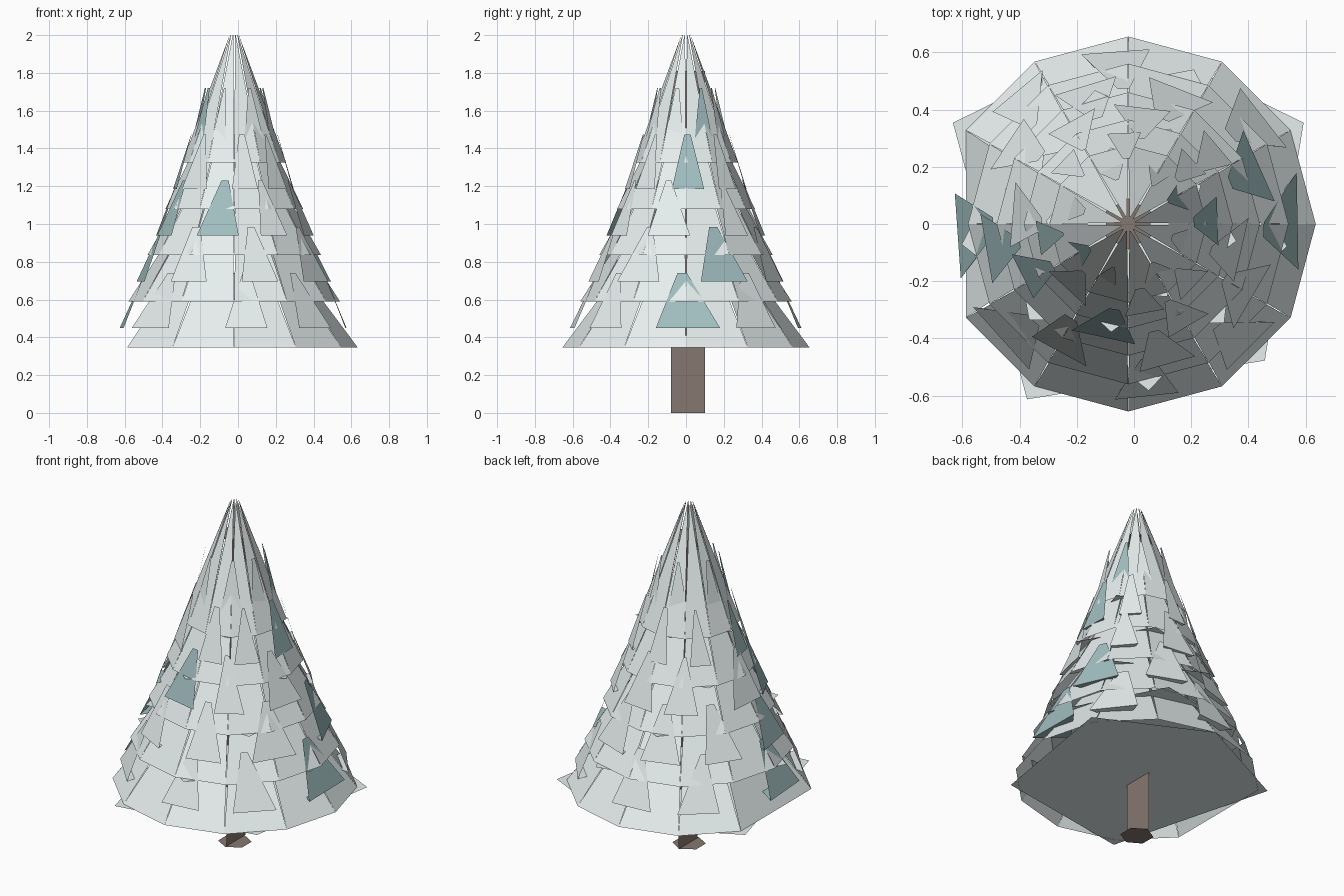
import bpy, math, random
from mathutils import Vector

if "Cube" in bpy.data.objects:
    bpy.data.objects.remove(bpy.data.objects["Cube"])

random.seed(4)
CX = -0.02


def material(name, rgb):
    m = bpy.data.materials.new(name)
    m.diffuse_color = (*rgb, 1)
    m.use_nodes = True
    m.node_tree.nodes["Principled BSDF"].inputs["Base Color"].default_value = m.diffuse_color
    return m


SNOW = material("frost", (0.80, 0.86, 0.86))
TEAL = material("teal_needles", (0.36, 0.52, 0.53))
BARK = material("bark", (0.24, 0.19, 0.16))


def pt(deg, r, z):
    a = math.radians(deg)
    return (CX + r * math.cos(a), r * math.sin(a), z)


def build(name, polys, mat):
    verts, faces = [], []
    for p in polys:
        faces.append(range(len(verts), len(verts) + len(p)))
        verts += p
    me = bpy.data.meshes.new(name)
    me.from_pydata(verts, [], [list(f) for f in faces])
    ob = bpy.data.objects.new(name, me)
    bpy.context.collection.objects.link(ob)
    me.materials.append(mat)


# Trunk: flat upright sheet with a hexagonal disc at each end
build("trunk", [[(CX, -0.08, 0), (CX, 0.10, 0), (CX, 0.10, 1.81), (CX, -0.08, 1.81)],
                [pt(30 - 60 * i, 0.09, 0) for i in range(6)],
                [pt(30 + 60 * i, 0.09, 1.81) for i in range(6)]], BARK)

# Branch tiers: rim radius, rim height, top radius, top height
TIERS = [(0.655, 0.345, 0.39, 0.70),
         (0.56, 0.59, 0.335, 0.94),
         (0.46, 0.835, 0.265, 1.18),
         (0.365, 1.08, 0.19, 1.44),
         (0.275, 1.325, 0.025, 2.0)]
CAP = [(150, 1.08), (90, 1.0), (30, 1.08), (-45, 1.03), (-120, 1.08)]


def surface(k, z):
    r0, z0, r1, z1 = TIERS[k]
    return r0 + (r1 - r0) * (z - z0) / (z1 - z0)


for k, (r0, z0, r1, z1) in enumerate(TIERS):
    angles = [30 * i for i in range(12) if k or i != 6]
    polys = []
    for a, b in zip(angles, angles[1:] + [360]):
        mid, half = (a + b) / 2, (b - a) / 2
        h = half * (0.25 if k == 4 else 0.93)
        polys.append([pt(a, r0, z0), pt(b, r0, z0), pt(mid + h, r1, z1), pt(mid - h, r1, z1)])
    # Uneven flat underside with corners poking past the rim
    turn = 0 if k == 0 else 37 * k
    polys.append([pt(a + turn, r0 * (s if k == 0 else s * 0.97), z0 + 0.001) for a, s in CAP])
    build(f"branch_tier_{k + 1}", polys, SNOW)

# Pointed shingles between the tiers, some teal
for k in range(5):
    zb = 0.45 + 0.245 * k
    zt = zb + 0.29
    rb = 0.397 * (2 - zb)
    rt = surface(min(k + 1, 4), zt) + (0.03 if k == 4 else 0.01)
    pale, teal = [], []
    for i in range(8):
        a = 45 * i + 17 * k + random.uniform(-8, 8)
        h = random.uniform(10, 16)
        if k == 0 and i == 0:
            a, h = 1, 16
        if k == 0 and i == 4:
            a, h = 184, 14
        t = h * random.uniform(0.12, 0.3)
        skew = random.uniform(-5, 5)
        shingle = [[pt(a - h, rb, zb), pt(a + h, rb, zb),
                    pt(a + skew + t, rt, zt), pt(a + skew - t, rt, zt)],
                   [pt(a + h, rb, zb), pt(a - h, rb, zb), pt(a + skew, rb * 0.72, zb)]]
        d = a % 360
        (teal if d < 32 or 180 < d < 215 or 248 < d < 268 else pale).extend(shingle)
    build(f"pale_shingles_{k + 1}", pale, SNOW)
    if teal:
        build(f"teal_shingles_{k + 1}", teal, TEAL)
